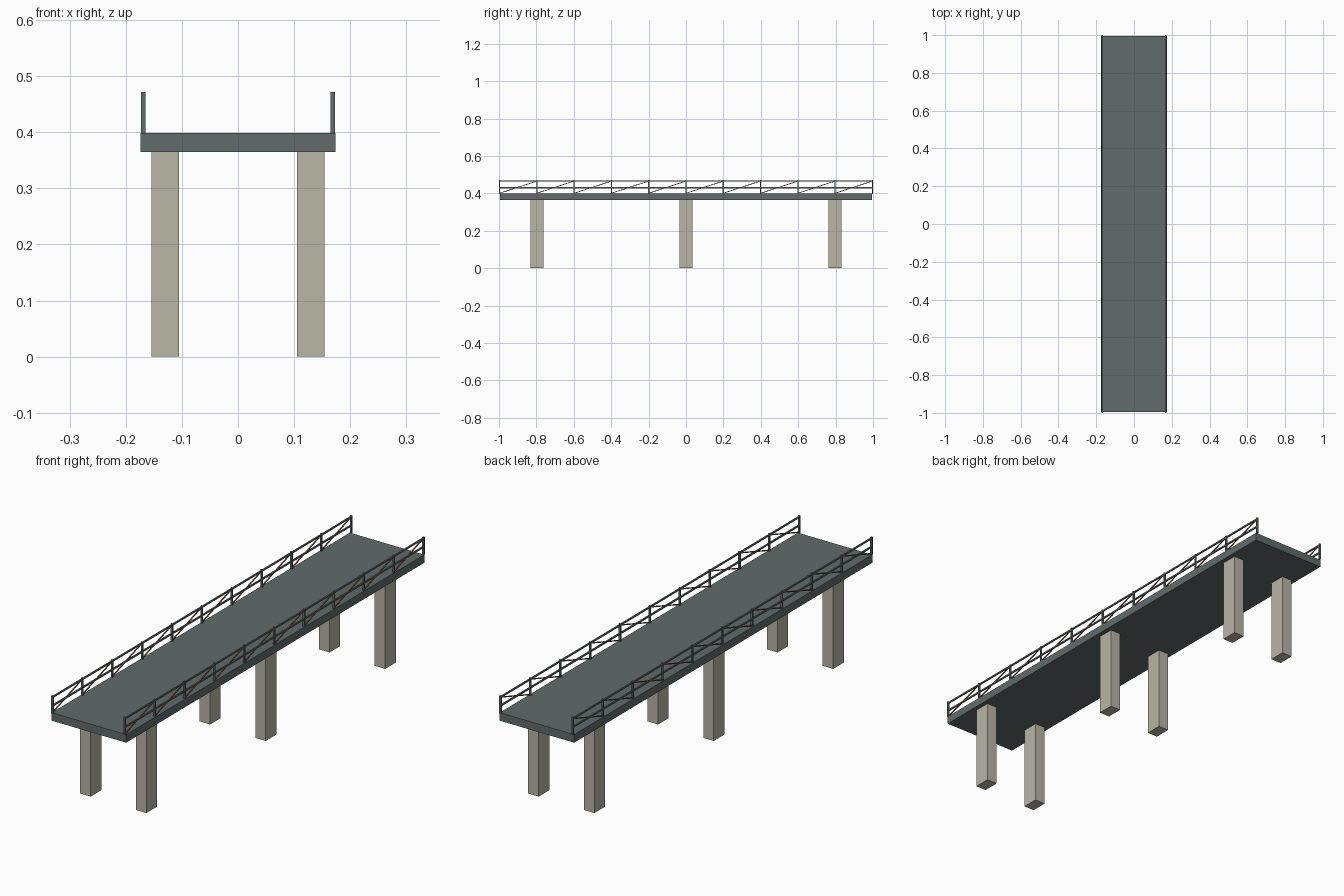
import bpy
from mathutils import Vector

cube = bpy.data.objects.get("Cube")
if cube:
    bpy.data.objects.remove(cube, do_unlink=True)


def material(name, rgb):
    m = bpy.data.materials.new(name)
    m.use_nodes = True
    m.diffuse_color = (*rgb, 1)
    m.node_tree.nodes["Principled BSDF"].inputs["Base Color"].default_value = (*rgb, 1)
    return m


concrete = material("warm concrete", (0.48, 0.465, 0.38))
steel = material("grey green steel", (0.12, 0.15, 0.147))
rust = material("rusty brown", (0.32, 0.12, 0.05))


def box(name, centre, size, mat):
    bpy.ops.mesh.primitive_cube_add(size=1, location=centre)
    ob = bpy.context.object
    ob.name = name
    ob.scale = size
    bpy.ops.object.transform_apply(location=False, rotation=False, scale=True)
    ob.data.materials.append(mat)
    return ob


def bar(name, start, end, thick, mat):
    # Square bar laid between two points
    a, b = Vector(start), Vector(end)
    ob = box(name, (a + b) / 2, (thick, (b - a).length, thick), mat)
    ob.rotation_mode = 'QUATERNION'
    ob.rotation_quaternion = Vector((0, 1, 0)).rotation_difference(b - a)


DECK_TOP, RAIL_TOP, HALF = 0.398, 0.472, 0.997
BAYS = 10
step = 2 * HALF / BAYS

# Deck slab
box("deck", (0, 0, 0.3815), (0.348, 1.99, 0.034), steel)

for side, x in (("left", 1), ("right", -1)):
    # Support pillars
    for i, y in enumerate((-0.797, 0, 0.797)):
        box(f"{side}_pillar_{i + 1}", (x * 0.13, y, 0.183), (0.049, 0.071, 0.366), concrete)

    # Railing: posts, two rails, one brace per bay
    rx = x * 0.169
    for i in range(BAYS + 1):
        y = -HALF + i * step
        box(f"{side}_post_{i + 1}", (rx, y, (DECK_TOP + RAIL_TOP) / 2),
            (0.008, 0.006, RAIL_TOP - DECK_TOP), steel)
        if i < BAYS:
            bar(f"{side}_brace_{i + 1}", (rx, y, DECK_TOP + 0.003),
                (rx, y + step, RAIL_TOP - 0.006), 0.004, rust)
    for label, z in (("top_rail", 0.466), ("middle_rail", 0.43)):
        box(f"{side}_{label}", (rx, 0, z), (0.006, 2 * HALF, 0.006), steel)
